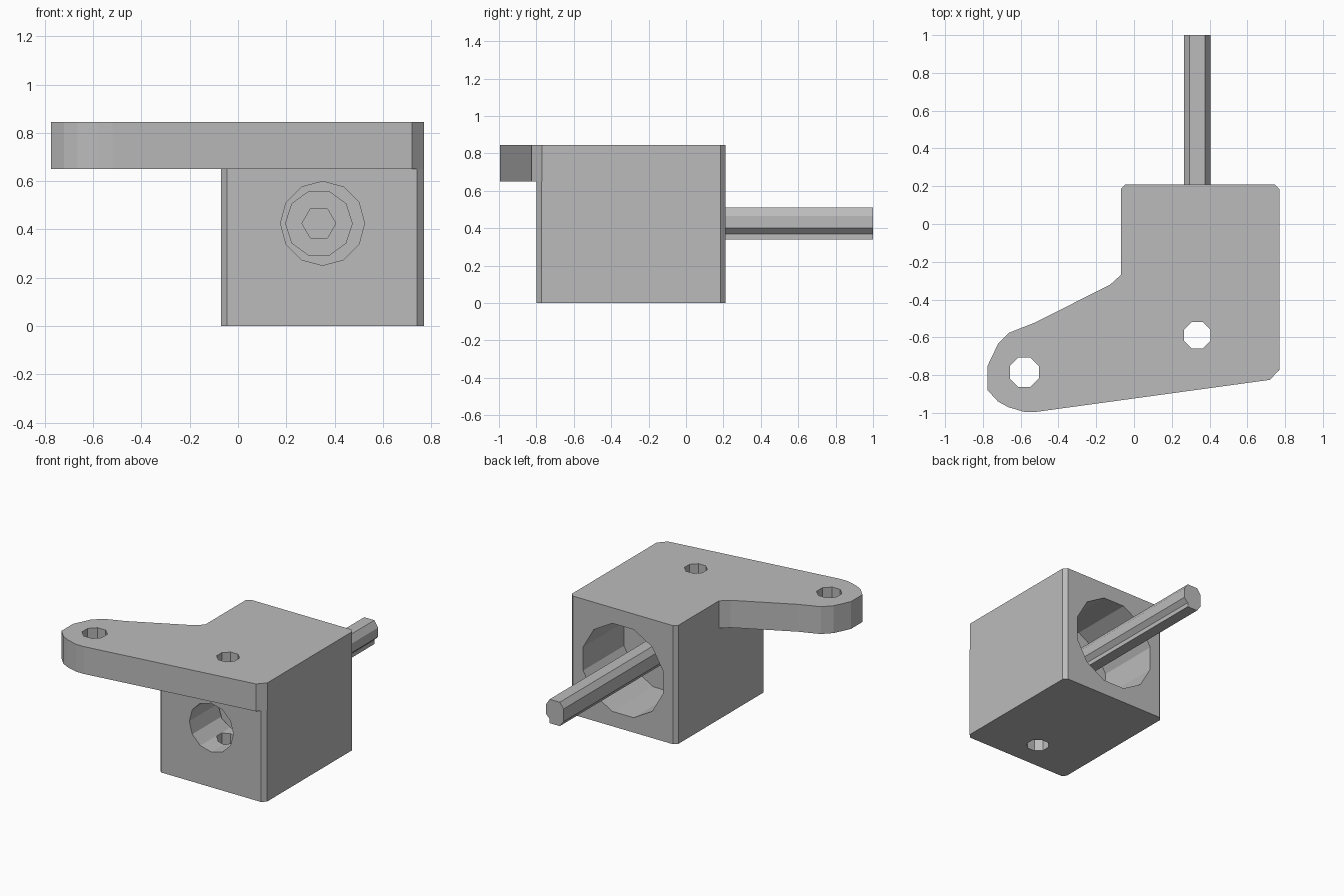
import bpy, bmesh, math
from mathutils import Vector

cube = bpy.data.objects.get("Cube")
if cube:
    bpy.data.objects.remove(cube, do_unlink=True)

grey = bpy.data.materials.new("plain_grey")
grey.use_nodes = True
grey.diffuse_color = (0.5, 0.5, 0.5, 1)
grey.node_tree.nodes["Principled BSDF"].inputs["Base Color"].default_value = (0.5, 0.5, 0.5, 1)


def prism(name, points, offset):
    """Extrude a closed loop of 3D points along an offset."""
    bm = bmesh.new()
    face = bm.faces.new([bm.verts.new(p) for p in points])
    ext = bmesh.ops.extrude_face_region(bm, geom=[face])
    moved = [g for g in ext["geom"] if isinstance(g, bmesh.types.BMVert)]
    bmesh.ops.translate(bm, verts=moved, vec=Vector(offset))
    bmesh.ops.recalc_face_normals(bm, faces=bm.faces)
    mesh = bpy.data.meshes.new(name)
    bm.to_mesh(mesh)
    bm.free()
    mesh.materials.append(grey)
    obj = bpy.data.objects.new(name, mesh)
    bpy.context.collection.objects.link(obj)
    return obj


def upright(name, outline, z0, z1):
    return prism(name, [(x, y, z0) for x, y in outline], (0, 0, z1 - z0))


def lengthwise(name, outline, y0, y1):
    return prism(name, [(x, y0, z) for x, z in outline], (0, y1 - y0, 0))


def ring(cx, cy, radius, sides, turn=0.0):
    angles = [math.tau * (i + turn) / sides for i in range(sides)]
    return [(cx + radius * math.cos(a), cy + radius * math.sin(a)) for a in angles]


def combine(target, tool, operation):
    """Apply a boolean and discard the tool."""
    tool.hide_render = True
    mod = target.modifiers.new("combine", "BOOLEAN")
    mod.operation, mod.solver, mod.object = operation, "EXACT", tool
    bpy.context.view_layer.objects.active = target
    bpy.ops.object.modifier_apply(modifier=mod.name)
    bpy.data.objects.remove(tool, do_unlink=True)


TOP, ARM_BOTTOM = 0.845, 0.65
AXIS_X, AXIS_Z = 0.335, 0.425

# Block with clipped upright corners
back = [(0.77, 0.185), (0.745, 0.21), (-0.045, 0.21), (-0.07, 0.185)]
block = upright("bracket_block",
                back + [(-0.07, -0.775), (-0.045, -0.80), (0.742, -0.80), (0.77, -0.772)],
                0, ARM_BOTTOM)

# Top plate and rounded arm
arm = [(-0.07, -0.27), (-0.125, -0.32), (-0.52, -0.52), (-0.66, -0.575),
       (-0.72, -0.635), (-0.775, -0.75), (-0.775, -0.88), (-0.72, -0.94),
       (-0.665, -0.97), (-0.58, -0.995), (-0.52, -0.995), (0.72, -0.825), (0.77, -0.77)]
combine(block, upright("arm_plate", back + arm, ARM_BOTTOM, TOP), "UNION")

# Back bore, front counterbore and screw clearance hole
bores = [(ring(0.35, 0.42, 0.325, 12, 0.5), -0.25, 0.5),
         (ring(0.35, AXIS_Z, 0.174, 12), -1.2, -0.37),
         (ring(AXIS_X, AXIS_Z, 0.10, 10), -0.5, 0)]
for outline, y0, y1 in bores:
    combine(block, lengthwise("bore_cutter", outline, y0, y1), "DIFFERENCE")

# Upright bolt holes
for x, y, radius in [(AXIS_X, -0.59, 0.076), (-0.58, -0.785, 0.084)]:
    combine(block, upright("hole_cutter", ring(x, y, radius, 8, 0.5), -0.2, 1.2), "DIFFERENCE")

# Screw: head with hex socket, and a notched shank
head = lengthwise("screw_head", ring(AXIS_X, AXIS_Z, 0.14, 10), -0.50, -0.37)
socket = lengthwise("socket_cutter", ring(AXIS_X, AXIS_Z, 0.07, 6), -0.6, -0.43)
combine(head, socket, "DIFFERENCE")
shank = [(0.405, 0.465), (0.375, 0.51), (0.295, 0.51), (0.265, 0.47), (0.265, 0.38),
         (0.295, 0.34), (0.375, 0.34), (0.375, 0.37), (0.405, 0.40)]
lengthwise("screw_shank", shank, -0.37, 1.0)
